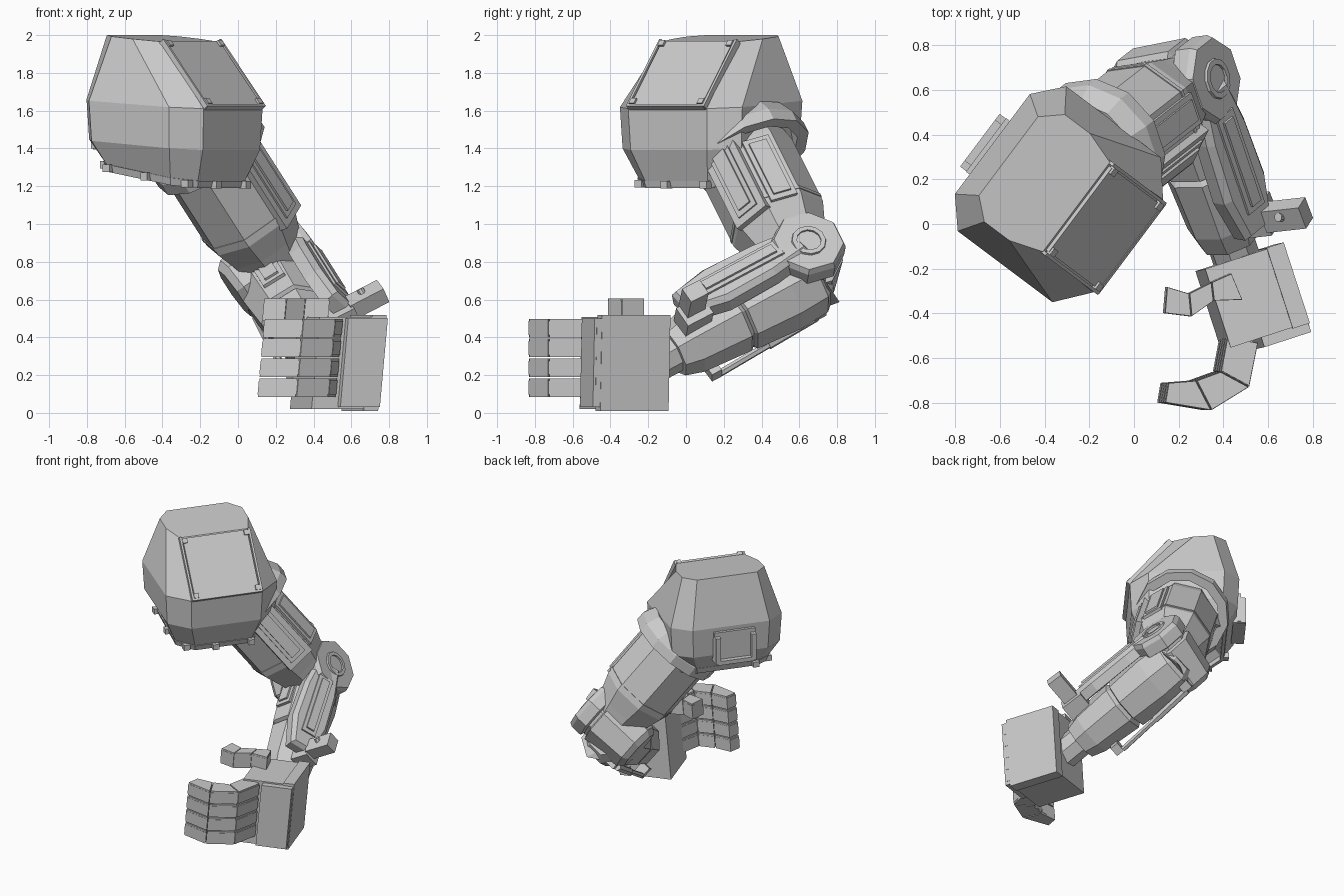
import bpy, bmesh, math
from mathutils import Vector as V

if "Cube" in bpy.data.objects:
    bpy.data.objects.remove(bpy.data.objects["Cube"])


def make(name, bm):
    bmesh.ops.recalc_face_normals(bm, faces=bm.faces)
    me = bpy.data.meshes.new(name)
    bm.to_mesh(me)
    bm.free()
    ob = bpy.data.objects.new(name, me)
    bpy.context.collection.objects.link(ob)
    return ob


def loft(name, rings, closed=False):
    bm = bmesh.new()
    vs = [[bm.verts.new(p) for p in r] for r in rings]
    n = len(rings[0])
    pairs = list(zip(vs, vs[1:])) + ([(vs[-1], vs[0])] if closed else [])
    for a, b in pairs:
        for i in range(n):
            bm.faces.new((a[i], a[(i + 1) % n], b[(i + 1) % n], b[i]))
    if not closed:
        bm.faces.new(vs[0])
        bm.faces.new(vs[-1])
    return make(name, bm)


def box(name, c, axes, size):
    a, b, d = [V(x).normalized() * s / 2 for x, s in zip(axes, size)]
    c = V(c)
    quad = [(-1, -1), (1, -1), (1, 1), (-1, 1)]
    return loft(name, [[c + a * i + b * j + d * k for i, j in quad] for k in (-1, 1)])


def ring(c, a, b, r, n=8):
    """Polygon with flats facing axes a and b."""
    return [V(c) + a * (r * math.cos((i + .5) * 2 * math.pi / n)) +
            b * (r * math.sin((i + .5) * 2 * math.pi / n)) for i in range(n)]


def rod(name, p0, p1, r, n=6):
    d = (V(p1) - V(p0)).normalized()
    a = d.orthogonal().normalized()
    b = d.cross(a)
    return loft(name, [ring(p0, a, b, r, n), ring(p1, a, b, r, n)])


def panel(name, c, along, normal, length, width):
    """Raised frame with an inner slab."""
    side = V(along).cross(V(normal))
    box(name + "_frame", c, (along, side, normal), (length, width, .02))
    box(name + "_slab", V(c) + V(normal) * .01, (along, side, normal),
        (length - .06, width - .05, .025))


Z = V((0, 0, 1))

# --- Shoulder shell, turned to face front right
SC = V((-.33, .13, 0))
U, W = V((.8, -.6, 0)), V((.6, .8, 0))


def sp(u, v, z):
    return SC + U * u + W * v + Z * z


def sring(half, s, z0, k):
    pts = half + [(u, -v) for u, v in reversed(half)]
    return [sp(u * s, v * s, z0 - k * u * s) for u, v in pts]


mid = [(.38, .26), (.26, .405), (-.27, .405), (-.38, .28)]
cap = [(.09, .25), (-.06, .30), (-.20, .30), (-.29, .22)]
loft("shoulder_shell", [sring(mid, .62, 1.31, .19), sring(mid, .76, 1.25, .19),
                        sring(mid, .97, 1.42, .077), sring(mid, 1, 1.635, .064),
                        sring(cap, 1, 1.974, .095)])
loft("shoulder_rim", [sring(mid, .72, 1.24, .17), sring(mid, .78, 1.24, .17),
                      sring(mid, .81, 1.28, .17), sring(mid, .72, 1.28, .17)], True)
for u, v in [(.31, .2), (.31, -.06), (.27, -.26), (.05, -.325), (-.2, -.325),
             (-.31, -.2), (.2, .325)]:
    box("rim_bolt", sp(u, v, 1.26 - .17 * u), (U, W, Z), (.045, .045, .04))

# --- Sloped hatch on the shoulder
S = (U * .29 - Z * .35).normalized()
HN = W.cross(S).normalized()
if HN.z < 0:
    HN = -HN
hc = sp(.235, 0, 1.785) + HN * .008
box("hatch", hc, (S, W, HN), (.44, .47, .03))
for s in (-1, 1):
    box("hatch_side_strip", hc + W * s * .25, (S, W, HN), (.46, .015, .04))
    for t in (-1, 1):
        box("hatch_corner", hc + W * s * .225 + S * t * .2 + HN * .015,
            (S, W, HN), (.035, .035, .025))
box("hatch_lower_strip", hc + S * .225, (S, W, HN), (.015, .5, .04))

# --- Mounting bracket on the inner side of the shoulder
box("mount_plate", sp(-.385, -.02, 1.52), (U, W, Z), (.03, .30, .22))
for s in (-1, 1):
    box("mount_ear", sp(-.39, -.02 + s * .13, 1.50), (U, W, Z), (.09, .035, .20))
box("mount_foot", sp(-.39, -.02, 1.41), (U, W, Z), (.09, .26, .03))

# --- Upper arm
D = V((.64, .5, -1)).normalized()
N = V((.81, .11, .57))
N = (N - D * N.dot(D)).normalized()
M = D.cross(N)          # faces inward and back
DN = (N - M).normalized()  # the two flats either side of N
if DN.y > 0:
    DN, M = (N + M).normalized(), -M


def ax(z):
    return V((0, .44, 1.1)) + V((.64, .5, -1)) * (1.1 - z)


loft("upper_arm", [ring(ax(z), N, M, r) for z, r in
                   [(1.48, .22), (1.33, .265), (1.0, .265), (.90, .22), (.80, .18)]])
cc = V((-.15, .345, 1.37))
loft("shoulder_collar", [ring(cc + D * t, N, M, r, 12) for t, r in
                         [(-.14, .28), (-.05, .325), (.02, .325), (.02, .26), (-.14, .26)]], True)
panel("upper_arm_outer_panel", ax(1.15) + N * .252, D, N, .40, .15)
side = D.cross(DN)
box("upper_arm_front_plate", ax(1.17) + DN * .25, (D, side, DN), (.50, .21, .05))
panel("upper_arm_front_panel", ax(1.17) + DN * .275, D, DN, .42, .13)
loft("upper_arm_band", [ring(ax(1.03) + D * s, N, M, .270) for s in (-.01, .01)])

# --- Elbow joint with outer hub and rear spike
F = V((.37, .65, .91))
loft("elbow_joint", [ring(F + N * t, D, M, r) for t, r in
                     [(-.48, .15), (-.44, .185), (-.15, .20), (-.14, .17), (-.12, .17),
                      (-.11, .20), (-.03, .20), (0, .185)]])
loft("elbow_hub_ring", [ring(F + N * t, D, M, r, 12) for t, r in
                        [(-.01, .095), (.012, .09), (.012, .065), (-.01, .065)]], True)
E, WR = V((.19, .64, .70)), V((.43, -.07, .32))
FD = (WR - E).normalized()
FN = (N - FD * N.dot(FD)).normalized()
FW = FD.cross(FN)
sa, sb = V((.21, .68, .71)), V((.27, .81, .59))
loft("elbow_spike", [ring(sa, FN, FW, .17, 4), ring(sb, FN, FW, .004, 4)])

# --- Forearm


def fo(t, n=0, w=0):
    return E.lerp(WR, t) + FN * n + FW * w


loft("forearm_rear", [ring(fo(t), FN, FW, r) for t, r in
                      [(-.10, .14), (-.02, .20), (.18, .212), (.50, .195), (.51, .17)]])
loft("forearm_front", [ring(fo(t), FN, FW, r) for t, r in
                       [(.50, .16), (.54, .19), (.88, .17), (1.0, .14)]])
loft("wrist", [ring(fo(t), FN, FW, r) for t, r in [(.95, .11), (1.2, .11)]])
panel("forearm_inner_panel", fo(.25, 0, .195), FD, FW, .2, .13)

# --- Long outer guard on the forearm, rolled slightly upward
G = V((.45, .285, .74))
tw = math.radians(14)
GN = FN * math.cos(tw) + FW * math.sin(tw)
GW = FW * math.cos(tw) - FN * math.sin(tw)
loft("forearm_guard", [[G + FD * (x * (1 if h < .01 else .95)) +
                        GW * (y * (1 if h < .01 else .8)) + GN * h for x, y in
                        [(-.38, .09), (-.15, .13), (.15, .14), (.37, .09),
                         (.37, -.08), (.15, -.14), (-.15, -.13), (-.38, -.09)]]
                       for h in (-.07, 0, .03)])
panel("guard_panel", G + GN * .032, FD, GN, .5, .11)

# --- Piston below the forearm
pa, pb = V((.10, .69, .51)), V((.25, .18, .21))
rod("piston_rod", pa, pb, .02)
rod("piston_sleeve", pa, pa.lerp(pb, .5), .027)
box("piston_rear_mount", pa + V((.02, 0, .04)), (FD, FN, FW), (.07, .07, .09))
box("piston_front_mount", pb + V((.02, -.04, .02)), (FD, FN, FW), (.06, .07, .09))

# --- Projecting block near the wrist
P = V((.27, .03, .14)).normalized()
PW = P.cross(FD).normalized()
PF = PW.cross(P)
box("emitter_base", (.55, .04, .51), (P, PF, PW), (.14, .16, .12))
box("emitter_block", (.68, .04, .60), (P, PF, PW), (.20, .11, .09))
rod("emitter_button", (.66, .03, .63), (.645, .03, .655), .02, 8)

# --- Palm, turned and leaning slightly
an = math.radians(18)
A, B = V((math.cos(an), math.sin(an), 0)), V((-math.sin(an), math.cos(an), 0))
ZT = V((.09, .02, 1)).normalized()
PC = V((.53, -.325, .265))
box("palm", PC, (A, B, ZT), (.37, .37, .49))
box("back_of_hand", PC + A * .145, (A, B, ZT), (.08, .38, .51))
box("knuckle_plate", PC + A * .07 - B * .19, (A, B, ZT), (.22, .08, .47))
for i in range(5):
    box("knuckle_knob", PC + A * .165 - B * .20 + ZT * (.09 * i - .18), (A, B, ZT),
        (.035, .035, .06))


def digit(name, outer, inner, z0, z1):
    """Jointed digit: each segment is a quad between outer and inner bends."""
    for k in range(len(outer) - 1):
        q = [V(p) for p in (outer[k], outer[k + 1], inner[k + 1], inner[k])]
        mid_pt = sum(q, V((0, 0))) / 4
        for part, s, e in (("segment", .05, 0), ("joint", .02, .012)):
            w = [p.lerp(mid_pt, s) for p in q]
            loft(name + "_" + part, [[V((p.x + .09 * (z - .3), p.y, z)) for p in w]
                                     for z in (z0 + e, z1 - e)])


# --- Four curled fingers
fo_out = [(.54, -.53), (.50, -.73), (.33, -.835), (.12, -.80)]
fo_in = [(.40, -.50), (.37, -.66), (.26, -.70), (.135, -.71)]
for i in range(4):
    z = .085 + i * .105
    digit("finger_%d" % (i + 1), fo_out, fo_in, z, z + .098)

# --- Thumb over the palm
digit("thumb", [(.46, -.34), (.33, -.345), (.23, -.415), (.11, -.40)],
      [(.41, -.22), (.32, -.26), (.22, -.31), (.12, -.28)], .49, .605)
